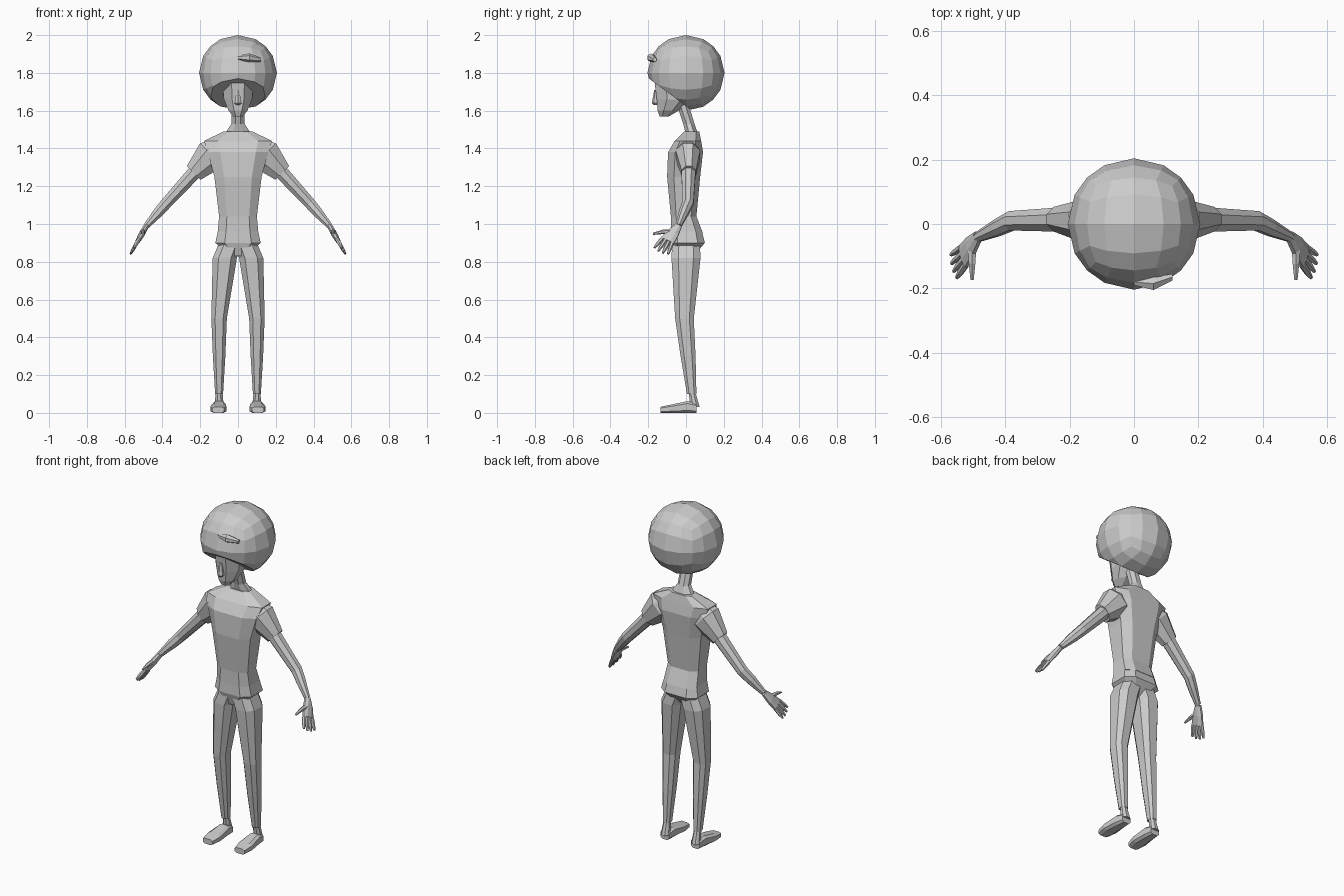
import bpy, bmesh, math
from mathutils import Vector

default_cube = bpy.data.objects.get("Cube")
if default_cube:
    bpy.data.objects.remove(default_cube, do_unlink=True)

GREY = (0.6, 0.6, 0.6, 1)
grey_material = bpy.data.materials.new("plain grey")
grey_material.use_nodes = True
grey_material.diffuse_color = GREY
grey_material.node_tree.nodes["Principled BSDF"].inputs["Base Color"].default_value = GREY

ACROSS, DEPTH, UP = Vector((1, 0, 0)), Vector((0, 1, 0)), Vector((0, 0, 1))


def finish(name, bm):
    bmesh.ops.recalc_face_normals(bm, faces=bm.faces[:])
    mesh = bpy.data.meshes.new(name)
    bm.to_mesh(mesh)
    bm.free()
    mesh.materials.append(grey_material)
    part = bpy.data.objects.new(name, mesh)
    bpy.context.collection.objects.link(part)


def loft(name, rings, u=ACROSS, v=DEPTH, sides=8, mirror=1, roundness=1):
    """Skin a row of (centre, half size along u, half size along v)."""
    bm = bmesh.new()
    corner = 1 / math.cos(math.pi / sides)

    def squared(value):
        return math.copysign(abs(value * corner) ** roundness, value)

    loops = []
    for centre, half_u, half_v in rings:
        loop = []
        for step in range(sides):
            angle = (step + 0.5) * math.tau / sides
            point = (Vector(centre) + u * (half_u * squared(math.cos(angle)))
                     + v * (half_v * squared(math.sin(angle))))
            point.x *= mirror
            loop.append(bm.verts.new(point))
        loops.append(loop)
    for lower, upper in zip(loops, loops[1:]):
        for step in range(sides):
            after = (step + 1) % sides
            bm.faces.new((lower[step], lower[after], upper[after], upper[step]))
    bm.faces.new(loops[0])
    bm.faces.new(loops[-1])
    finish(name, bm)


def upright(name, rows, **options):
    """Stack level rings of (height, half width, front, back)."""
    loft(name, [((0, (front + back) / 2, height), width, (back - front) / 2)
                for height, width, front, back in rows], **options)


def tube(name, path, widths, flatness=1, **options):
    """Skin a path whose depth follows its width."""
    loft(name, [(point, width, width * flatness)
                for point, width in zip(path, widths)], **options)


# Torso
upright("shirt", [
    (0.95, 0.108, -0.08, 0.09), (1.04, 0.1, -0.08, 0.055), (1.25, 0.125, -0.1, 0.075),
    (1.38, 0.16, -0.095, 0.09), (1.44, 0.18, -0.06, 0.08), (1.49, 0.075, -0.01, 0.07)],
    roundness=0.6)
upright("trouser_seat", [
    (0.83, 0.04, -0.06, 0.04), (0.9, 0.12, -0.082, 0.1), (0.96, 0.107, -0.08, 0.085)],
    roundness=0.6)

# Neck and head
upright("neck", [
    (1.47, 0.075, 0, 0.065), (1.53, 0.035, -0.015, 0.045), (1.68, 0.033, -0.065, 0)])
upright("head", [
    (1.57, 0.025, -0.14, -0.09), (1.6, 0.05, -0.15, -0.04),
    (1.66, 0.075, -0.155, 0.03), (1.78, 0.085, -0.17, 0.05)])
nose_tip = Vector((0, -0.16, 1.64))
tube("nose", [nose_tip - UP * 0.01, nose_tip, nose_tip + UP * 0.07],
     [0.01, 0.018, 0.007], sides=6)

# Faceted round hair, sliced along a slope from the brow to the nape
crown = Vector((0, 0, 1.8))
brow, nape = Vector((0, -0.19, 1.765)), Vector((0, 0.02, 1.61))
bm = bmesh.new()
bmesh.ops.create_cube(bm, size=2)
bmesh.ops.subdivide_edges(bm, edges=bm.edges[:], cuts=3, use_grid_fill=True)
for vert in bm.verts:
    vert.co = crown + vert.co.normalized() * 0.2
    vert.co.x *= 1.03
    vert.co.y *= 1.02
cut = bmesh.ops.bisect_plane(
    bm, geom=bm.verts[:] + bm.edges[:] + bm.faces[:], plane_co=brow,
    plane_no=(nape - brow).cross(ACROSS), clear_outer=True)
rim = [item for item in cut["geom_cut"] if isinstance(item, bmesh.types.BMEdge)]
bmesh.ops.contextual_create(bm, geom=rim)
finish("hair", bm)
tube("hair_curl", [(0, -0.18, 1.88), (0.06, -0.185, 1.88), (0.12, -0.165, 1.87)],
     [0.01, 0.02, 0.01], u=DEPTH, v=UP, sides=6)

# Joints of one arm and one leg
shoulder, cuff = Vector((0.14, 0.01, 1.365)), Vector((0.235, 0.015, 1.27))
elbow, wrist = Vector((0.38, 0.01, 1.11)), Vector((0.485, -0.04, 0.99))
knuckle, fingertip = Vector((0.53, -0.1, 0.91)), Vector((0.57, -0.13, 0.84))
hip, knee = Vector((0.07, 0, 0.82)), Vector((0.1, -0.008, 0.5))
ankle, heel, toe = Vector((0.1, 0.03, 0.1)), Vector((0.1, 0.055, 0)), Vector((0.105, -0.135, 0))

# Directions across the arm and the hand
arm_across = (cuff - shoulder).cross(DEPTH).normalized()
hand_along = (fingertip - wrist).normalized()
hand_normal = hand_along.cross(DEPTH).normalized()
hand_spread = hand_normal.cross(hand_along)
if hand_spread.y < 0:
    hand_spread.negate()

for mirror, label in ((1, "left_"), (-1, "right_")):
    # Arm
    tube(label + "sleeve", [shoulder.lerp(cuff, -0.4), shoulder, shoulder.lerp(cuff, 0.5), cuff],
         [0.06, 0.087, 0.069, 0.051], 0.75, u=arm_across, mirror=mirror)
    tube(label + "arm", [cuff.lerp(shoulder, 0.2), elbow, elbow.lerp(wrist, 0.4), wrist],
         [0.038, 0.03, 0.027, 0.016], u=arm_across, mirror=mirror)

    # Hand with four fanned fingers and a thumb
    loft(label + "palm", [(wrist, 0.014, 0.018), (wrist.lerp(knuckle, 0.5), 0.016, 0.032),
                          (knuckle, 0.012, 0.038)],
         u=hand_normal, v=hand_spread, mirror=mirror)
    for finger in range(4):
        offset = finger - 1.5
        base = knuckle + hand_spread * offset * 0.02
        length = 0.08 - 0.008 * abs(offset)
        tip = base + (hand_along + hand_spread * offset * 0.1) * length
        tube(f"{label}finger_{finger + 1}", [base, base.lerp(tip, 0.6), tip],
             [0.01, 0.009, 0.005], u=hand_normal, v=hand_spread, sides=6, mirror=mirror)
    thumb = wrist.lerp(knuckle, 0.4)
    tube(label + "thumb", [thumb, thumb - DEPTH * 0.06, thumb - DEPTH * 0.11 - UP * 0.01],
         [0.014, 0.01, 0.005], u=ACROSS, v=UP, sides=6, mirror=mirror)

    # Leg
    tube(label + "trouser_leg",
         [hip.lerp(UP, 0.6), hip, hip.lerp(knee, 0.4), knee, knee.lerp(ankle, 0.5), ankle],
         [0.06, 0.064, 0.055, 0.041, 0.033, 0.021], 1.2, mirror=mirror, roundness=0.75)
    tube(label + "ankle", [ankle + UP * 0.02, ankle.lerp(heel, 0.7)], [0.017, 0.025],
         mirror=mirror)

    # Shoe with a flat sole
    sole = [(0, 0.028, 0.025), (0.25, 0.034, 0.031), (0.7, 0.042, 0.022), (1, 0.032, 0.016)]
    loft(label + "shoe", [(heel.lerp(toe, along) + UP * half_height, half_width, half_height)
                          for along, half_width, half_height in sole],
         u=ACROSS, v=UP, mirror=mirror, roundness=0.6)
